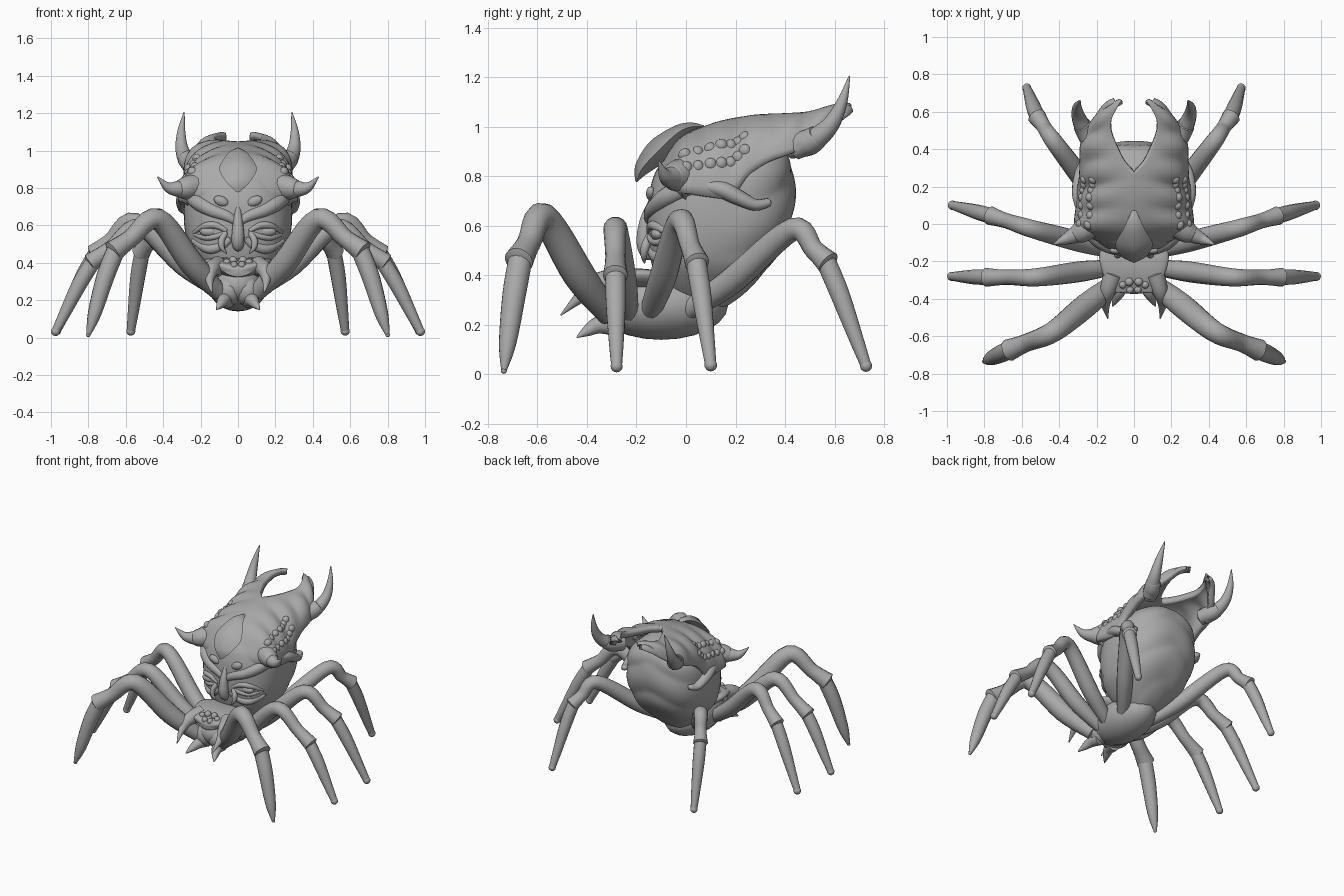
import bpy, bmesh, math
from mathutils import Vector, Matrix

old = bpy.data.objects.get("Cube")
if old:
    bpy.data.objects.remove(old)

grey = bpy.data.materials.new("stone_grey")
grey.use_nodes = True
GREY = (0.4, 0.4, 0.4, 1)
grey.diffuse_color = GREY
grey.node_tree.nodes["Principled BSDF"].inputs["Base Color"].default_value = GREY


def finish(name, bm, mirror=False):
    bmesh.ops.recalc_face_normals(bm, faces=bm.faces)
    me = bpy.data.meshes.new(name)
    bm.to_mesh(me)
    bm.free()
    for p in me.polygons:
        p.use_smooth = True
    me.set_sharp_from_angle(angle=math.radians(55))
    me.materials.append(grey)
    ob = bpy.data.objects.new(name, me)
    bpy.context.collection.objects.link(ob)
    if mirror:
        m = ob.modifiers.new("mirror", "MIRROR")
        m.use_clip = True
    return ob


def smooth(rows, n=6):
    """Catmull-Rom interpolation of rows of numbers."""
    out = []
    for i in range(len(rows) - 1):
        p0, p1, p2 = rows[max(i - 1, 0)], rows[i], rows[i + 1]
        p3 = rows[min(i + 2, len(rows) - 1)]
        for k in range(n):
            t = k / n
            out.append([b + t / 2 * (c - a + t * (2 * a - 5 * b + 4 * c - d + t * (3 * (b - c) + d - a)))
                        for a, b, c, d in zip(p0, p1, p2, p3)])
    return out + [list(rows[-1])]


def skin(name, rings, start, end, mirror=False):
    """Join rings of points into a closed skin with pole points."""
    bm = bmesh.new()
    vs = [[bm.verts.new(p) for p in r] for r in rings]
    n = len(vs[0])
    for a, b in zip(vs, vs[1:]):
        for i in range(n):
            bm.faces.new((a[i], a[(i + 1) % n], b[(i + 1) % n], b[i]))
    for ring, pole in ((vs[0], start), (vs[-1], end)):
        v = bm.verts.new(pole)
        for i in range(n):
            bm.faces.new((ring[i], ring[(i + 1) % n], v))
    return finish(name, bm, mirror)


def tube(name, rows, mirror=True, sides=14, flat=1.0):
    """Tapered limb through rows of (x, y, z, radius)."""
    rows = smooth(rows)
    pts = [Vector(r[:3]) for r in rows]
    rad = [max(r[3], 0.002) for r in rows]
    side, rings, tans = Vector((1, 0.01, 0)), [], []
    for i, p in enumerate(pts):
        t = (pts[min(i + 1, len(pts) - 1)] - pts[max(i - 1, 0)]).normalized()
        side = (side - t * side.dot(t)).normalized()
        up = t.cross(side)
        tans.append(t)
        rings.append([p + rad[i] * (side * math.cos(a) + up * math.sin(a) * flat)
                      for a in (2 * math.pi * k / sides for k in range(sides))])
    return skin(name, rings, pts[0] - tans[0] * rad[0] * 0.4, pts[-1] + tans[-1] * rad[-1] * 0.5, mirror)


def blob(name, pos, size, mirror=True, turn=0.0):
    bm = bmesh.new()
    bmesh.ops.create_uvsphere(bm, u_segments=20, v_segments=12, radius=1, matrix=Matrix.Translation(pos)
                              @ Matrix.Rotation(turn, 4, "Y") @ Matrix.Diagonal((*size, 1)))
    return finish(name, bm, mirror)


def rounded(v):
    """Signed power that squares off an oval."""
    return math.copysign(abs(v) ** 0.8, v)


# Egg-shaped abdomen: rows of (z, front y, back y, half width)
egg = smooth([(.25, .0, .12, .06), (.30, -.06, .20, .12), (.37, -.11, .28, .19), (.45, -.14, .35, .25),
              (.55, -.155, .41, .28), (.65, -.155, .435, .29), (.75, -.145, .44, .285),
              (.84, -.11, .43, .255), (.91, -.03, .39, .18), (.96, .06, .30, .09)])
rings = []
for z, f, b, w in egg:
    ring = []
    for k in range(64):
        a = 2 * math.pi * k / 64
        back = max(0, math.sin(a)) ** 0.5
        # folded bands on the rear half
        s = 1 + 0.045 * back * (abs(math.sin(15 * z + 2.2 * abs(math.cos(a)))) - 0.7)
        ring.append((w * rounded(math.cos(a)) * s, (f + b) / 2 + (b - f) / 2 * rounded(math.sin(a)) * s, z))
    rings.append(ring)
skin("abdomen", rings, (0, .06, .24), (0, .17, .97))


def on_face(x, z, out=0.0):
    """Point on the front of the abdomen, pushed outwards."""
    _, f, b, w = min(egg, key=lambda r: abs(r[0] - z))
    return (x, (f + b) / 2 - (b - f) / 2 * max(0, 1 - (x / w) ** 2.5) ** 0.4 - out, z)


def face_tube(name, rows, **kw):
    return tube(name, [(*on_face(x, z, o), r) for x, z, o, r in rows], **kw)


# Face on the front of the abdomen
face_tube("nose", [(0, .70, -.012, .012), (0, .62, .005, .026), (0, .54, .013, .034), (0, .49, .008, .03),
                   (0, .47, -.01, .01)], mirror=False)
face_tube("brow", [(.015, .62, -.01, .02), (.06, .65, -.012, .03), (.14, .68, -.015, .036), (.21, .72, -.02, .04),
                   (.265, .77, -.03, .04)])
face_tube("upper_lid", [(.06, .57, -.006, .012), (.12, .60, -.003, .018), (.18, .595, -.003, .018),
                        (.235, .56, -.01, .01)])
face_tube("lower_lid", [(.06, .565, -.006, .012), (.12, .54, -.003, .015), (.18, .535, -.004, .015),
                        (.235, .555, -.01, .01)])
face_tube("cheek", [(.04, .53, -.008, .018), (.09, .49, -.012, .026), (.16, .475, -.014, .026), (.24, .52, -.01, .015)])
face_tube("tusk", [(.065, .56, -.005, .014), (.088, .52, .018, .018), (.085, .48, .03, .013), (.06, .45, .03, .003)])
blob("face_eye", on_face(.15, .567, -.018), (.055, .03, .028))
blob("forehead_bump", on_face(.09, .73, .0), (.042, .02, .026), turn=-0.4)

# Shell over the abdomen, forked at the back:
# rows of (y, inner x, outer x, top z, rim z, sweep of the front rim)
shell_rows = smooth([(-.11, 0, .24, .76, .71, .13), (-.085, 0, .285, .83, .73, .09), (-.01, 0, .30, .94, .73, .02),
                     (.1, 0, .29, .99, .715, 0), (.18, 0, .285, 1.012, .715, 0), (.24, 0, .275, 1.022, .79, 0),
                     (.28, 0, .272, 1.028, .825, 0),
                     (.34, .05, .27, 1.032, .86, 0), (.42, .09, .268, 1.035, .89, 0),
                     (.5, .12, .24, 1.042, .93, 0), (.57, .118, .19, 1.062, .98, 0),
                     (.63, .085, .145, 1.078, 1.035, 0), (.655, .062, .10, 1.075, 1.06, 0)], 4)
bm = bmesh.new()
grid, knobs = [], []
for i, (y, xi, xo, top, rim, sweep) in enumerate(shell_rows):
    line = []
    for k in range(17):
        a = math.pi / 2 * k / 16
        ripple = 0.007 * math.sin(45 * y + 2 * a) * math.sin(2 * a) ** 2
        line.append(bm.verts.new((max(xi, 0) + (xo - max(xi, 0)) * math.sin(a) + ripple * (k > 0),
                                  y + sweep * (k / 16) ** 2,
                                  rim + (top - rim) * max(0, math.cos(a)) ** 0.8 + ripple)))
    grid.append(line)
    if -.03 < y < .25 and i % 2 == 0:
        knobs += [line[k].co.copy() for k in (9, 12)]
for a, b in zip(grid, grid[1:]):
    for k in range(16):
        bm.faces.new((a[k], a[k + 1], b[k + 1], b[k]))
shell = finish("shell", bm, True)
thick = shell.modifiers.new("thickness", "SOLIDIFY")
thick.thickness = 0.042
thick.offset = 0
for pos in knobs:
    blob("shell_knob", pos, (.028, .028, .033), turn=0.8)

# Shell ornaments
tube("crest", [(0, -.20, .78, .01), (0, -.175, .835, .065), (0, -.11, .905, .10), (0, -.035, .975, .062),
               (0, .02, 1.0, .035), (0, .07, 1.0, .012)], mirror=False, sides=4, flat=0.5)
tube("rear_horn", [(.24, .44, .91, .045), (.275, .52, .95, .045), (.30, .585, 1.01, .035), (.303, .63, 1.10, .022),
                   (.288, .66, 1.205, .003)])
tube("rear_horn_collar", [(.22, .42, .92, .05), (.255, .49, .935, .054), (.278, .53, .96, .048)])
tube("side_horn", [(.27, -.03, .80, .05), (.32, -.06, .795, .044), (.375, -.085, .805, .027), (.43, -.11, .86, .003)])
tube("side_horn_collar", [(.22, .0, .81, .07), (.28, -.04, .80, .062), (.315, -.058, .797, .048)])
tube("shell_hook", [(.275, .08, .76, .035), (.285, .15, .745, .045), (.29, .21, .715, .04), (.285, .28, .685, .03),
                    (.265, .335, .695, .022)], flat=0.8)

# Head and chest
blob("chest", (0, -.10, .28), (.16, .27, .14), False)
rings = []
for y, w, z, h in smooth([(.0, .08, .33, .04), (-.08, .15, .36, .05), (-.16, .185, .375, .05), (-.24, .175, .375, .05),
                          (-.31, .145, .365, .045), (-.365, .10, .355, .03)]):
    rings.append([(w * math.cos(a), y, z + h * math.sin(a) + .03 * math.cos(a) ** 2)
                  for a in (2 * math.pi * k / 32 for k in range(32))])
skin("carapace", rings, (0, .01, .33), (0, -.375, .355))
blob("jaw", (.05, -.285, .25), (.075, .08, .08))
tube("jaw_spike", [(.11, -.27, .38, .055), (.14, -.36, .365, .042), (.152, -.43, .31, .024), (.14, -.505, .24, .003)])
tube("lower_fang", [(.06, -.28, .20, .045), (.075, -.35, .20, .036), (.095, -.40, .175, .022), (.115, -.44, .15, .003)])
for x, y, z, r in ((.026, -.31, .412, .023), (.06, -.325, .402, .02), (.021, -.352, .388, .02)):
    blob("head_eye", (x, y, z), (r, r, r))

# Legs: base, knee, ankle, tip, thickness, tip radius
legs = {
    "front_leg": ((.10, -.31, .24), (.43, -.575, .635), (.67, -.675, .46), (.80, -.735, .015), 1.15, .011),
    "second_leg": ((.10, -.23, .25), (.52, -.285, .59), (.79, -.285, .40), (.975, -.28, .033), .97, .022),
    "third_leg": ((.09, -.15, .24), (.55, -.025, .62), (.77, .045, .45), (.97, .10, .038), .97, .023),
    "rear_leg": ((.08, -.02, .24), (.42, .43, .585), (.52, .575, .45), (.573, .727, .035), .95, .022),
}
SAG = Vector((0, 0, -.02))
for name, (base, knee, ankle, tip, s, end) in legs.items():
    b, k, a, t = map(Vector, (base, knee, ankle, tip))
    tube(name + "_upper", [(*b, .04 * s), (*(b.lerp(k, .45) + SAG), .057 * s), (*k, .05 * s),
                           (*k.lerp(a, .6), .042 * s), (*a, .052 * s)])
    tube(name + "_lower", [(*a.lerp(k, .08), .043 * s), (*a.lerp(t, .3), .042 * s), (*a.lerp(t, .75), .031 * s),
                           (*t, end)])
    blob(name + "_foot", t, (end * 1.1,) * 3)
